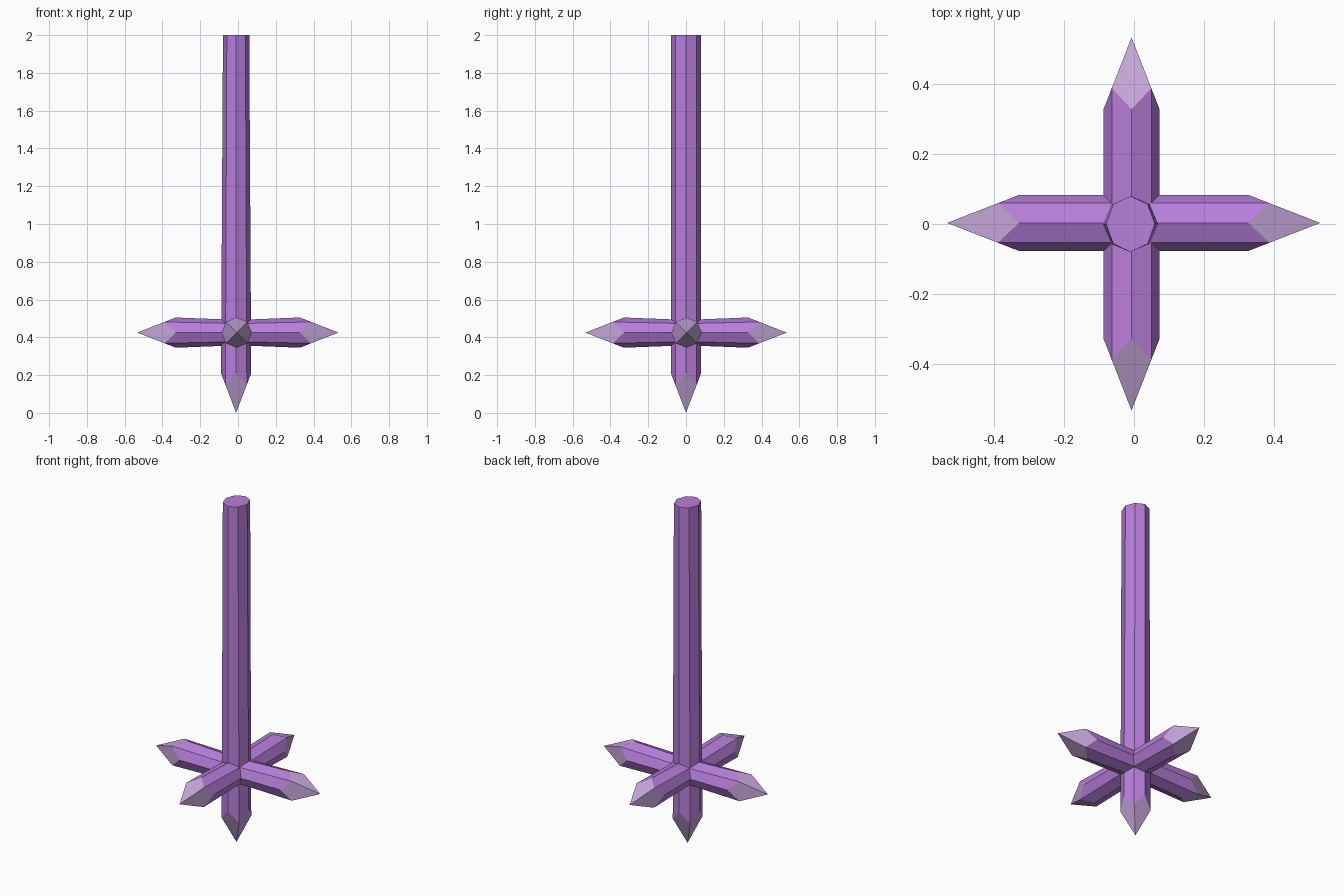
import bpy, bmesh, math
from mathutils import Vector

if "Cube" in bpy.data.objects:
    bpy.data.objects.remove(bpy.data.objects["Cube"])

R = 0.08  # crystal radius


def material(name, color):
    m = bpy.data.materials.new(name)
    m.diffuse_color = color
    m.use_nodes = True
    m.node_tree.nodes["Principled BSDF"].inputs["Base Color"].default_value = m.diffuse_color
    return m


body_mat = material("purple crystal", (0.48, 0.21, 0.71, 1))
tip_mat = material("pale crystal", (0.56, 0.38, 0.69, 1))


def crystal(name, tip, axis, flat, length, tip_len, taper):
    """Octagonal prism cut to a four-sided point; 'flat' is the direction that narrows to the base."""
    tip, axis, flat = Vector(tip), Vector(axis), Vector(flat)
    side = axis.cross(flat)
    bm = bmesh.new()
    apex = bm.verts.new(tip)
    low, base = [], []
    for i in range(8):
        a = i * math.pi / 4
        u, v = R * math.cos(a), R * math.sin(a)
        h = tip_len * (1 if i % 2 == 0 else math.cos(math.pi / 4))
        low.append(bm.verts.new(tip + flat * u + side * v + axis * h))
        base.append(bm.verts.new(tip + flat * u * taper + side * v + axis * length))
    for i in range(8):
        j = (i + 1) % 8
        bm.faces.new((low[i], low[j], base[j], base[i]))
    bm.faces.new(base)
    # Facets of the point, from diagonal corner to diagonal corner
    for i in range(0, 8, 2):
        f = bm.faces.new((apex, low[(i + 1) % 8], low[i], low[i - 1]))
        f.material_index = 1
    bmesh.ops.recalc_face_normals(bm, faces=bm.faces)
    me = bpy.data.meshes.new(name)
    bm.to_mesh(me)
    bm.free()
    me.materials.append(body_mat)
    me.materials.append(tip_mat)
    ob = bpy.data.objects.new(name, me)
    bpy.context.collection.objects.link(ob)


# Long upright shaft, point down
crystal("shaft", (-0.01, 0, 0), (0, 0, 1), (1, 0, 0), 2.0, 0.21, 0.87)

# Four side crystals meeting inside the shaft
Z, UP = 0.425, (0, 0, 1)
for name, tip, axis in (
    ("right_arm", (0.532, 0.003, Z), (-1, 0, 0)),
    ("left_arm", (-0.534, 0.003, Z), (1, 0, 0)),
    ("back_arm", (-0.007, 0.533, Z), (0, -1, 0)),
    ("front_arm", (-0.007, -0.533, Z), (0, 1, 0)),
):
    crystal(name, tip, axis, UP, 0.53, 0.205, 0.84)
